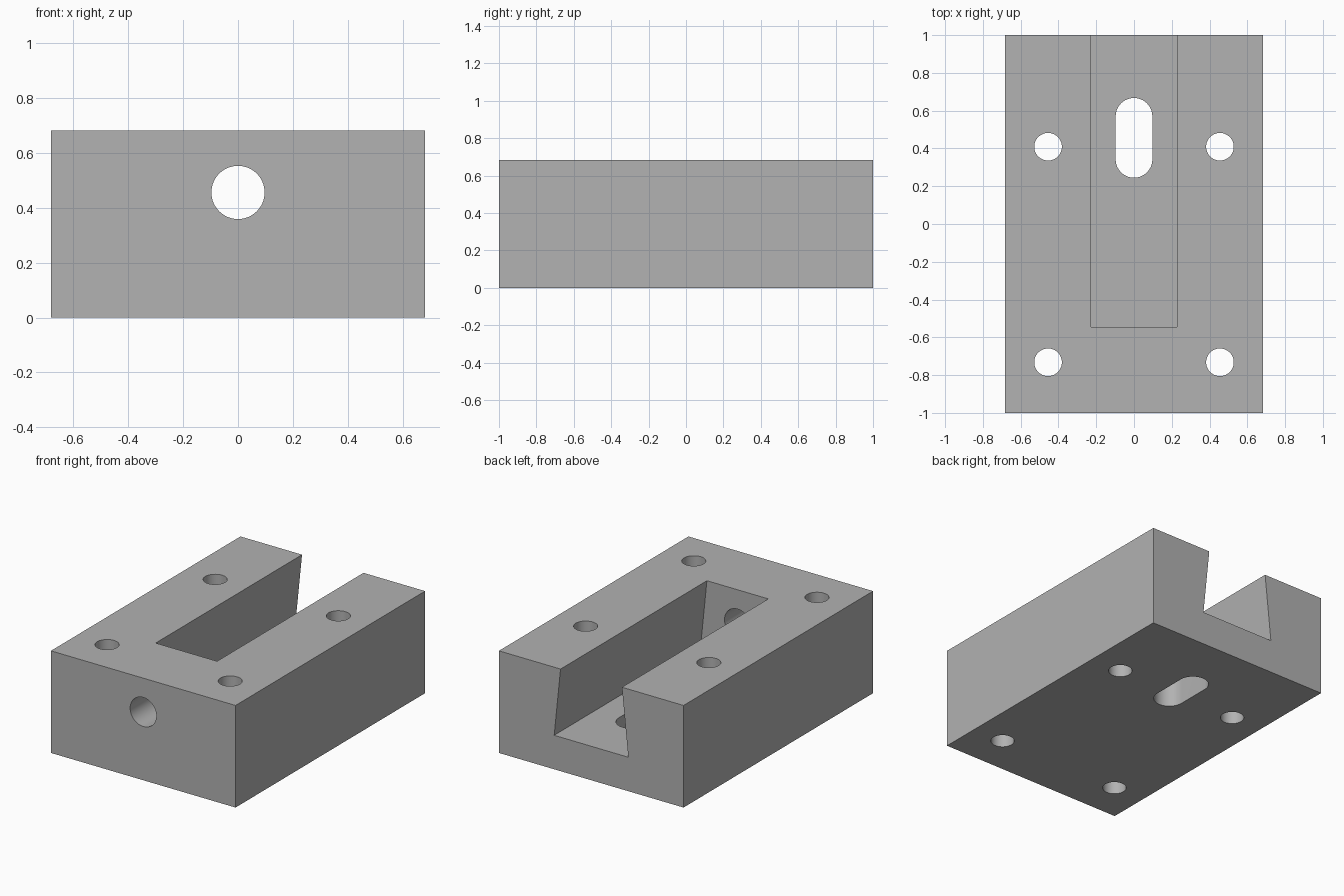
import bpy, bmesh, math
from mathutils import Vector

if "Cube" in bpy.data.objects:
    bpy.data.objects.remove(bpy.data.objects["Cube"], do_unlink=True)

HALF_W, HALF_L, HEIGHT = 0.682, 1.0, 0.682
FLOOR_Z, END_Y = 0.227, -0.545

grey = bpy.data.materials.new("plain grey")
grey.use_nodes = True
colour = (0.445, 0.445, 0.445, 1)
grey.diffuse_color = colour
grey.node_tree.nodes["Principled BSDF"].inputs["Base Color"].default_value = colour


def prism(name, outline, axis, lo, hi):
    """Extrude a 2D outline along y (outline is x, z) or z (outline is x, y)."""
    bm = bmesh.new()
    place = (lambda a, b: (a, lo, b)) if axis == "y" else (lambda a, b: (a, b, lo))
    way = Vector((0, hi - lo, 0)) if axis == "y" else Vector((0, 0, hi - lo))
    face = bm.faces.new([bm.verts.new(place(a, b)) for a, b in outline])
    ext = bmesh.ops.extrude_face_region(bm, geom=[face])
    verts = [v for v in ext["geom"] if isinstance(v, bmesh.types.BMVert)]
    bmesh.ops.translate(bm, verts=verts, vec=way)
    bmesh.ops.recalc_face_normals(bm, faces=bm.faces)
    mesh = bpy.data.meshes.new(name)
    bm.to_mesh(mesh)
    bm.free()
    mesh.materials.append(grey)
    obj = bpy.data.objects.new(name, mesh)
    bpy.context.collection.objects.link(obj)
    return obj


def rounded(cx, cy, r, stretch=0.0, n=32):
    """Circle, or a slot outline when the two halves are pulled apart."""
    pts = []
    for side in (1, -1):
        for i in range(n + 1 if stretch else n):
            a = math.pi * i / n + (0 if side > 0 else math.pi)
            pts.append((cx + r * math.cos(a), cy + side * stretch + r * math.sin(a)))
    return pts


# Solid block
block = prism("slotted_block", [(-HALF_W, 0), (HALF_W, 0), (HALF_W, HEIGHT), (-HALF_W, HEIGHT)],
              "y", -HALF_L, HALF_L)

# Dovetail channel, open at the back and the top, wider at its floor
top_half, floor_half, over = 0.227, 0.274, 0.1
lip = top_half - (floor_half - top_half) * over / (HEIGHT - FLOOR_Z)
channel = [(-floor_half, FLOOR_Z), (floor_half, FLOOR_Z), (lip, HEIGHT + over), (-lip, HEIGHT + over)]
cutters = [prism("channel_cutter", channel, "y", END_Y, HALF_L + over)]

# Four vertical mounting holes
for x in (-0.455, 0.455):
    for y in (-0.732, 0.409):
        cutters.append(prism("mounting_hole_cutter", rounded(x, y, 0.073), "z", -over, HEIGHT + over))

# Slotted hole through the channel floor, and round hole through the front wall
cutters.append(prism("floor_slot_cutter", rounded(0, 0.456, 0.097, 0.114), "z", -over, FLOOR_Z + over))
cutters.append(prism("front_hole_cutter", rounded(0, 0.456, 0.097), "y", -HALF_L - over, END_Y + over))

# Cut the block and discard the cutters
bpy.context.view_layer.objects.active = block
for cutter in cutters:
    cutter.hide_render = True
    mod = block.modifiers.new("cut", "BOOLEAN")
    mod.operation, mod.solver, mod.object = "DIFFERENCE", "EXACT", cutter
    bpy.ops.object.modifier_apply(modifier=mod.name)
    bpy.data.objects.remove(cutter, do_unlink=True)

# Smooth hole walls, crisp edges elsewhere
bpy.ops.object.select_all(action="DESELECT")
block.select_set(True)
bpy.ops.object.shade_smooth_by_angle(angle=math.radians(30))
